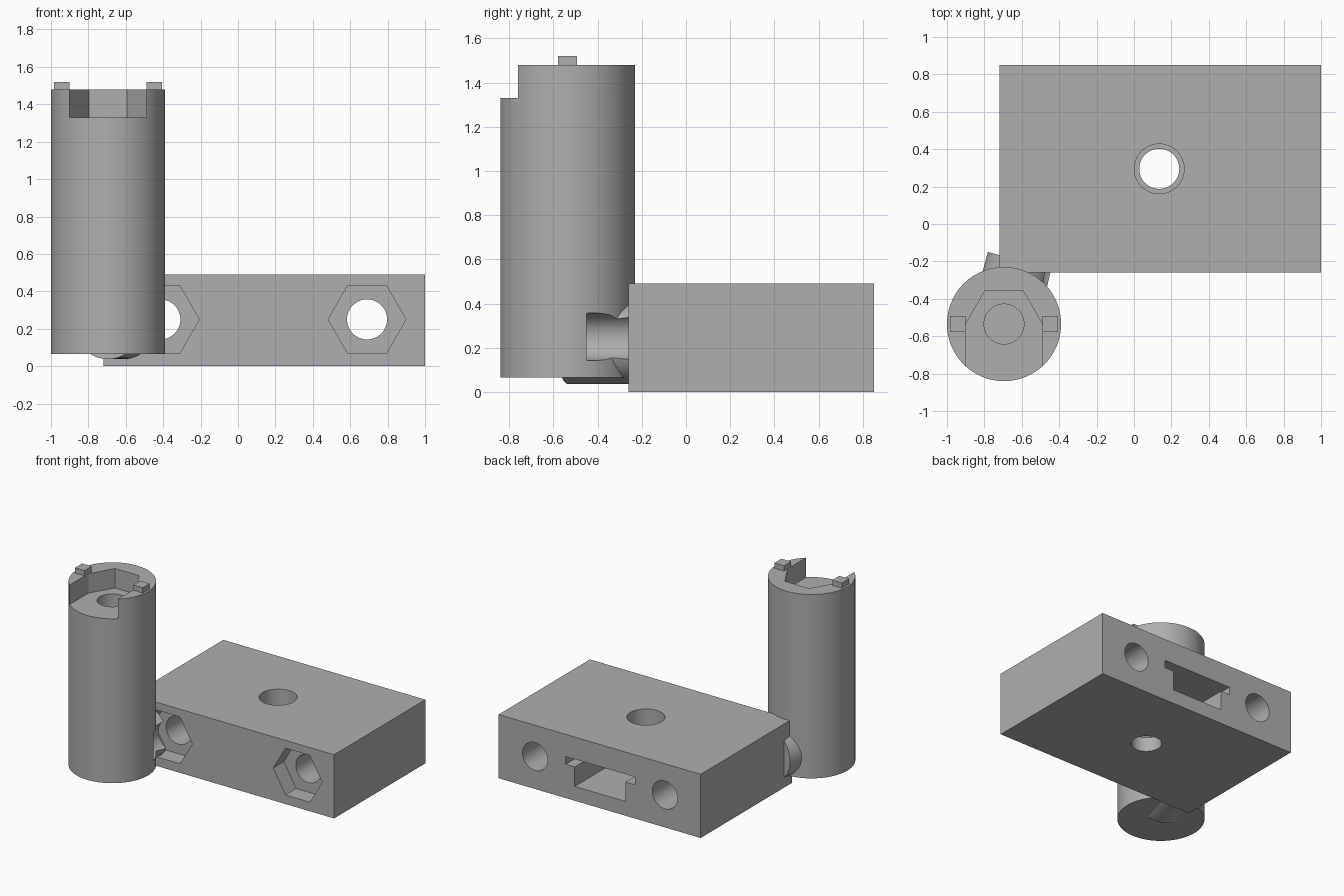
import bpy, math
from mathutils import Vector, Matrix

if "Cube" in bpy.data.objects:
    bpy.data.objects.remove(bpy.data.objects["Cube"])

grey = bpy.data.materials.new("plain grey")
grey.diffuse_color = (0.43, 0.43, 0.43, 1)
grey.use_nodes = True
grey.node_tree.nodes["Principled BSDF"].inputs["Base Color"].default_value = grey.diffuse_color


def finish(ob, name):
    ob.name = name
    bpy.ops.object.transform_apply(location=True, rotation=True, scale=True)
    ob.data.materials.append(grey)
    return ob


def box(name, x0, x1, y0, y1, z0, z1):
    bpy.ops.mesh.primitive_cube_add(size=1, location=((x0 + x1) / 2, (y0 + y1) / 2, (z0 + z1) / 2))
    ob = bpy.context.object
    ob.scale = (x1 - x0, y1 - y0, z1 - z0)
    return finish(ob, name)


def rod(name, start, end, radius, sides=64, spin=0.0):
    """Prism or cylinder between two points."""
    a, b = Vector(start), Vector(end)
    bpy.ops.mesh.primitive_cylinder_add(vertices=sides, radius=radius, depth=(b - a).length)
    ob = bpy.context.object
    turn = (b - a).to_track_quat('Z', 'Y').to_matrix().to_4x4()
    ob.data.transform(Matrix.Translation((a + b) / 2) @ turn @ Matrix.Rotation(spin, 4, 'Z'))
    return finish(ob, name)


def cut(target, cutters):
    for c in cutters:
        m = target.modifiers.new("cut", 'BOOLEAN')
        m.operation = 'DIFFERENCE'
        m.solver = 'EXACT'
        m.object = c
        bpy.context.view_layer.objects.active = target
        bpy.ops.object.modifier_apply(modifier=m.name)


PX, PY, PR = -0.695, -0.535, 0.305      # post centre and radius
HOLE, HEX = 0.107, 0.208                # bolt hole and nut pocket radii
BX, BY = 0.135, 0.295                   # centre hole of the block

# Main parts
block = box("block", -0.72, 1.0, -0.26, 0.85, 0, 0.49)
post = rod("post", (PX, PY, 0.065), (PX, PY, 1.48), PR, 96)
tilt = math.radians(15)
d = Vector((math.sin(tilt), math.cos(tilt), 0))
base = Vector((PX, PY, 0.22))
stub = rod("cross_stub", base, base + d * 0.35, 0.183)
tabs = [box("locating_tab", PX + s * 0.247 - 0.041, PX + s * 0.247 + 0.041,
            PY - 0.043, PY + 0.043, 1.46, 1.52) for s in (-1, 1)]

# Bolt holes along y with hexagonal nut pockets
bolt_holes, nut_pockets = [], []
for x in (-0.415, 0.69):
    bolt_holes.append(rod("bolt_hole_cutter", (x, -0.45, 0.25), (x, 1.0, 0.25), HOLE))
    nut_pockets.append(rod("nut_pocket_cutter", (x, -0.4, 0.25), (x, -0.13, 0.25), HEX, 6))
    # put two corners of the pocket on the horizontal axis
    me = nut_pockets[-1].data
    if max(v.co.x for v in me.vertices) - x < HEX * 0.95:
        c = Vector((x, 0, 0.25))
        me.transform(Matrix.Translation(c) @ Matrix.Rotation(math.pi / 6, 4, 'Y') @ Matrix.Translation(-c))

# Centre hole and T slot opening at the back
block_cuts = [
    rod("centre_hole_cutter", (BX, BY, -0.1), (BX, BY, 0.3), HOLE),
    rod("centre_top_cutter", (BX, BY, 0.2), (BX, BY, 0.6), 0.133),
    box("slot_wide_cutter", BX - 0.294, BX + 0.294, 0.0, 1.0, 0.26, 0.32),
    box("slot_narrow_cutter", BX - 0.217, BX + 0.217, 0.08, 1.0, 0.11, 0.30),
]

# Post top: hexagonal pocket open to the front, with a bore below
post_cuts = [
    rod("post_pocket_cutter", (PX, PY, 1.33), (PX, PY, 1.6), 0.205, 6, math.pi / 6),
    box("post_front_cutter", PX - 0.205, PX + 0.205, PY - 0.5, PY, 1.33, 1.6),
    rod("post_bore_cutter", (PX, PY, 0.45), (PX, PY, 1.4), HOLE),
]

cut(block, bolt_holes + nut_pockets + block_cuts)
cut(post, post_cuts + bolt_holes[:1])
cut(stub, bolt_holes[:1])

for c in bolt_holes + nut_pockets + block_cuts + post_cuts:
    bpy.data.objects.remove(c)

# Round walls smooth, edges sharp
for ob in (block, post, stub):
    bpy.ops.object.select_all(action='DESELECT')
    ob.select_set(True)
    bpy.context.view_layer.objects.active = ob
    bpy.ops.object.shade_smooth_by_angle(angle=math.radians(30))
